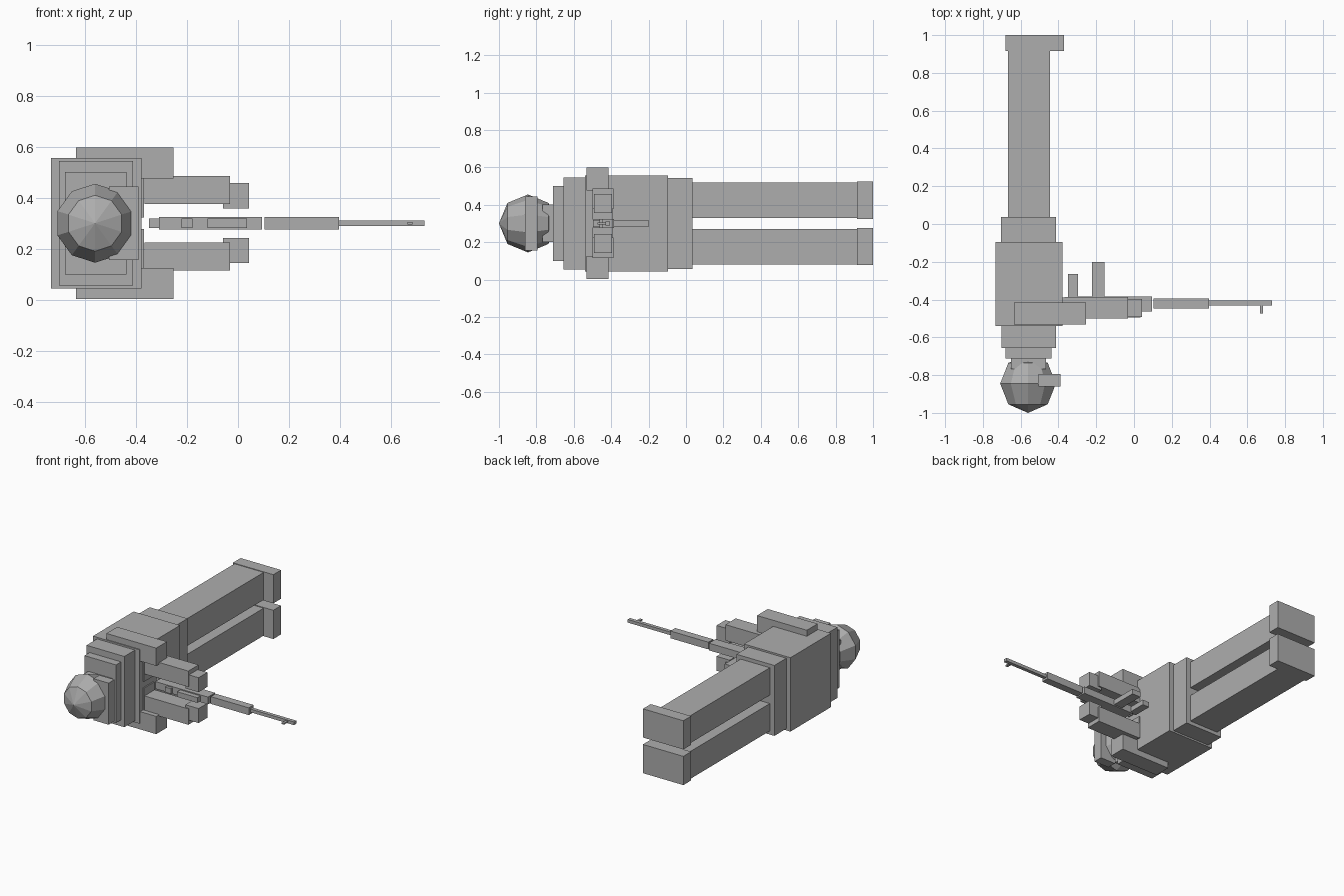
import bpy, bmesh, math
from mathutils import Matrix

if "Cube" in bpy.data.objects:
    bpy.data.objects.remove(bpy.data.objects["Cube"])

grey = bpy.data.materials.new("plain grey")
grey.diffuse_color = (0.42, 0.42, 0.42, 1)
grey.use_nodes = True
grey.node_tree.nodes["Principled BSDF"].inputs["Base Color"].default_value = grey.diffuse_color
MID = 0.30  # height of the symmetry plane


def finish(name, bm):
    me = bpy.data.meshes.new(name)
    bm.to_mesh(me)
    bm.free()
    me.materials.append(grey)
    ob = bpy.data.objects.new(name, me)
    bpy.context.collection.objects.link(ob)
    return ob


def box(name, x, y, z):
    """Box from (min, max) ranges."""
    bm = bmesh.new()
    bmesh.ops.create_cube(bm, size=1)
    for v in bm.verts:
        for i, (a, b) in enumerate((x, y, z)):
            v.co[i] = (a + b) / 2 + v.co[i] * (b - a)
    return finish(name, bm)


def mid_box(name, x, y, half):
    return box(name, x, y, (MID - half, MID + half))


def pair(name, x, y, z):
    """Box above the symmetry plane and its mirror below."""
    box("left_" + name, x, y, z)
    box("right_" + name, x, y, (2 * MID - z[1], 2 * MID - z[0]))


# Body, lying with the head towards -y and the chest towards +x
mid_box("pelvis", (-0.703, -0.412), (-0.095, 0.036), 0.244)
mid_box("vest", (-0.734, -0.378), (-0.54, -0.095), 0.256)
mid_box("shoulders", (-0.702, -0.412), (-0.656, -0.54), 0.245)
mid_box("collar", (-0.679, -0.437), (-0.712, -0.656), 0.201)
mid_box("neck", (-0.65, -0.465), (-0.768, -0.70), 0.10)

# Legs and feet
pair("leg", (-0.668, -0.444), (0.036, 0.915), (0.329, 0.519))
pair("foot", (-0.68, -0.37), (0.915, 1.0), (0.324, 0.523))

# Arms reaching forward
pair("upper_arm", (-0.636, -0.254), (-0.533, -0.415), (0.475, 0.598))
pair("forearm", (-0.367, -0.031), (-0.50, -0.387), (0.376, 0.486))
pair("hand", (-0.058, 0.043), (-0.493, -0.396), (0.357, 0.457))
pair("chest_pad", (-0.40, -0.369), (-0.50, -0.39), (0.322, 0.48))

# Helmet: low sphere with its pole along y, and the visor
bm = bmesh.new()
bmesh.ops.create_uvsphere(bm, u_segments=10, v_segments=4, radius=0.155)
bmesh.ops.transform(bm, verts=bm.verts, matrix=Matrix.Translation((-0.561, -0.845, MID))
                    @ Matrix.Rotation(math.pi / 2, 4, 'X'))
finish("helmet", bm)
mid_box("visor", (-0.506, -0.39), (-0.86, -0.795), 0.144)

# Rifle
mid_box("rifle_receiver", (-0.31, 0.094), (-0.463, -0.385), 0.025)
mid_box("rifle_grip", (-0.349, -0.296), (-0.40, -0.265), 0.018)
mid_box("rifle_magazine", (-0.222, -0.156), (-0.40, -0.201), 0.018)
mid_box("rifle_rear_sight", (-0.221, -0.178), (-0.482, -0.455), 0.018)
mid_box("rifle_top_rail", (-0.12, 0.035), (-0.496, -0.455), 0.018)
mid_box("rifle_handguard", (0.104, 0.396), (-0.447, -0.394), 0.025)
mid_box("rifle_barrel", (0.39, 0.731), (-0.431, -0.406), 0.011)
mid_box("rifle_front_sight", (0.666, 0.684), (-0.473, -0.42), 0.005)
